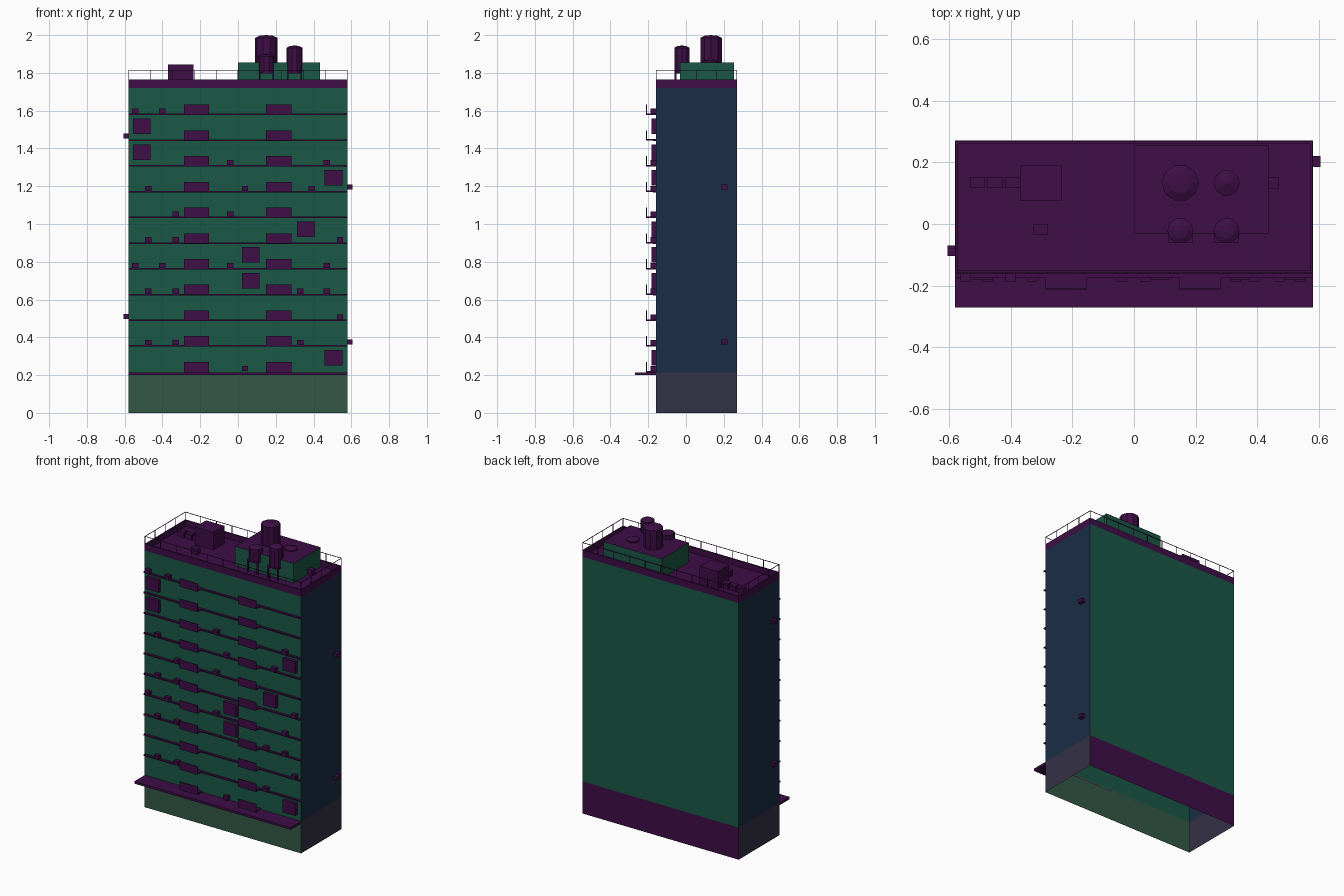
import bpy, bmesh, math

if "Cube" in bpy.data.objects:
    bpy.data.objects.remove(bpy.data.objects["Cube"])

X, Y0, Y1 = 0.58, -0.16, 0.27      # building footprint
ROOF, TOP = 1.72, 1.765            # roof deck and parapet top


def material(name, r, g, b):
    m = bpy.data.materials.new(name)
    lin = [(c / 255 / 12.92 if c < 11 else ((c / 255 + 0.055) / 1.055) ** 2.4) for c in (r, g, b)]
    m.diffuse_color = (*lin, 1)
    m.use_nodes = True
    m.node_tree.nodes["Principled BSDF"].inputs["Base Color"].default_value = m.diffuse_color
    return m


GREEN = material("facade_green", 26, 88, 70)
NAVY = material("side_navy", 26, 44, 70)
PURPLE = material("trim_purple", 62, 14, 70)
BASE = material("ground_floor_front", 52, 88, 70)
BASE_SIDE = material("ground_floor_side", 52, 50, 70)


def finish(name, bm, mats=(PURPLE,)):
    me = bpy.data.meshes.new(name)
    bm.normal_update()
    bm.to_mesh(me)
    bm.free()
    for m in mats:
        me.materials.append(m)
    ob = bpy.data.objects.new(name, me)
    bpy.context.collection.objects.link(ob)
    return ob


def add_box(bm, x0, x1, y0, y1, z0, z1):
    v = bmesh.ops.create_cube(bm, size=1)["verts"]
    for p in v:
        p.co = ((x0 + x1) / 2 + p.co.x * (x1 - x0),
                (y0 + y1) / 2 + p.co.y * (y1 - y0),
                (z0 + z1) / 2 + p.co.z * (z1 - z0))
    return v


def boxes(name, items, mats=(PURPLE,)):
    bm = bmesh.new()
    for b in items:
        add_box(bm, *b)
    return finish(name, bm, mats)


def lathe(name, x, y, profile, sides=10):
    """Closed faceted tank: (radius, z) rings with an apex at the last point."""
    bm = bmesh.new()
    rings = [[bm.verts.new((x + r * math.cos(2 * math.pi * i / sides),
                            y + r * math.sin(2 * math.pi * i / sides), z))
              for i in range(sides)] for r, z in profile[:-1]]
    apex = bm.verts.new((x, y, profile[-1][1]))
    bm.faces.new(rings[0][::-1])
    for i in range(sides):
        j = (i + 1) % sides
        for a, b in zip(rings, rings[1:]):
            bm.faces.new((a[i], a[j], b[j], b[i]))
        bm.faces.new((rings[-1][i], rings[-1][j], apex))
    return finish(name, bm)


# Open-bottomed wall shell, two storeys of colour
bm = bmesh.new()
corners = [(-X, Y0), (X, Y0), (X, Y1), (-X, Y1)]
levels = [[bm.verts.new((x, y, z)) for x, y in corners] for z in (0, 0.215, ROOF)]
colours = [(3, 4, 2, 4), (0, 1, 0, 1)]
for k in range(2):
    for i in range(4):
        j = (i + 1) % 4
        f = bm.faces.new((levels[k][i], levels[k][j], levels[k + 1][j], levels[k + 1][i]))
        f.material_index = colours[k][i]
finish("building_walls", bm, (GREEN, NAVY, PURPLE, BASE, BASE_SIDE))

# Roof deck, parapet and entrance canopy
t = 0.01
boxes("roof_deck", [(-X + t, X - t, Y0 + t, Y1 - t, ROOF - 0.005, ROOF + 0.005)])
boxes("parapet", [(-X, X, Y0, Y0 + t, ROOF, TOP), (-X, X, Y1 - t, Y1, ROOF, TOP),
                  (-X, -X + t, Y0 + t, Y1 - t, ROOF, TOP), (X - t, X, Y0 + t, Y1 - t, ROOF, TOP)])
boxes("canopy", [(-X, X, -0.27, Y0, 0.2, 0.215)])

# Floor ledges and balconies
floors = [0.218 + 0.1362 * i for i in range(11)]
boxes("floor_ledges", [(-X, X, Y0 - 0.015, Y0, z - 0.004, z + 0.004) for z in floors[1:]])
balconies = []
for z in floors:
    for x in (-0.22, 0.215):
        balconies.append((x - 0.067, x + 0.067, -0.212, Y0, z - 0.003, z + 0.005))
        balconies.append((x - 0.067, x + 0.067, -0.212, -0.207, z + 0.005, z + 0.052))
boxes("balconies", balconies)

# Air conditioners standing on the ledges, listed per floor
units = [(0.037,), (-0.475, -0.33, 0.33), (0.54,), (-0.475, -0.33, 0.33, 0.47),
         (-0.545, -0.4, -0.04, 0.47), (-0.475, -0.33, 0.54), (-0.33, -0.04),
         (-0.475, 0.037, 0.39), (-0.04, 0.47), (), (-0.545, -0.4)]
boxes("front_air_conditioners", [(x - 0.017, x + 0.017, -0.187, Y0, z + 0.004, z + 0.031)
                                 for z, row in zip(floors, units) for x in row])
side = [(-X - 0.025, -X, -0.104, -0.07, z - 0.012, z + 0.013) for z in (0.51, 1.465)]
side += [(X, X + 0.025, 0.185, 0.22, z - 0.012, z + 0.013) for z in (0.375, 1.195)]
boxes("side_air_conditioners", side)

# Square window boxes scattered on the front
windows = [(-0.51, 1.518), (-0.51, 1.38), (0.505, 1.245), (0.36, 0.973),
           (0.067, 0.837), (0.067, 0.7), (0.505, 0.293)]
boxes("window_boxes", [(x - 0.047, x + 0.047, -0.182, Y0, z - 0.041, z + 0.041) for x, z in windows])

# Roof railing: thin top rails and posts
w, zr = 0.0015, 1.815
xs = [-X + 0.116 * i for i in range(11)]
ys = [Y0 + (Y1 - Y0) / 4 * i for i in range(1, 4)]
posts = [(x, y) for x in xs for y in (Y0, Y1)] + [(x, y) for x in (-X, X) for y in ys]
rail = []
for x, y in posts:
    px, py = max(-X + w, min(X - w, x)), max(Y0 + w, min(Y1 - w, y))
    rail.append((px - w, px + w, py - w, py + w, TOP, zr))
rail += [(-X, X, y - w, y + w, zr - w, zr + w) for y in (Y0 + w, Y1 - w)]
rail += [(x - w, x + w, Y0, Y1, zr - w, zr + w) for x in (-X + w, X - w)]
boxes("roof_railing", rail)

# Penthouse with purple top
bm = bmesh.new()
add_box(bm, 0, 0.435, -0.032, 0.255, ROOF, 1.855)
bm.normal_update()
for f in bm.faces:
    f.material_index = 1 if f.normal.z > 0.5 else 0
finish("penthouse", bm, (GREEN, PURPLE))

# Plant room and small roof units
boxes("plant_room", [(-0.37, -0.235, 0.075, 0.19, ROOF, 1.845)])
boxes("roof_units", [(x, x + 0.048, 0.117, 0.152, ROOF, 1.76) for x in (-0.53, -0.474, -0.418)]
      + [(-0.325, -0.278, -0.034, 0.0, ROOF, 1.76), (0.435, 0.47, 0.115, 0.15, ROOF, 1.763)])

# Main chimney and low vent on the penthouse
lathe("main_tank", 0.15, 0.133, [(0.06, 1.855), (0.06, 1.985), (0.035, 1.997), (0, 2.0)])
lathe("low_vent", 0.3, 0.133, [(0.042, 1.855), (0.042, 1.863), (0, 1.878)])

# Two water tanks on legged stands
for name, x, top in (("left", 0.15, 1.9), ("right", 0.3, 1.945)):
    y = -0.022
    lathe(name + "_water_tank", x, y, [(0.042, 1.806), (0.042, top - 0.012), (0.025, top - 0.003), (0, top)])
    stand = [(x - 0.04, x + 0.04, y - 0.04, y + 0.04, 1.798, 1.806)]
    stand += [(x + sx * 0.036 - 0.004, x + sx * 0.036 + 0.004,
               y + sy * 0.036 - 0.004, y + sy * 0.036 + 0.004, ROOF, 1.8)
              for sx in (-1, 1) for sy in (-1, 1)]
    boxes(name + "_tank_stand", stand)
